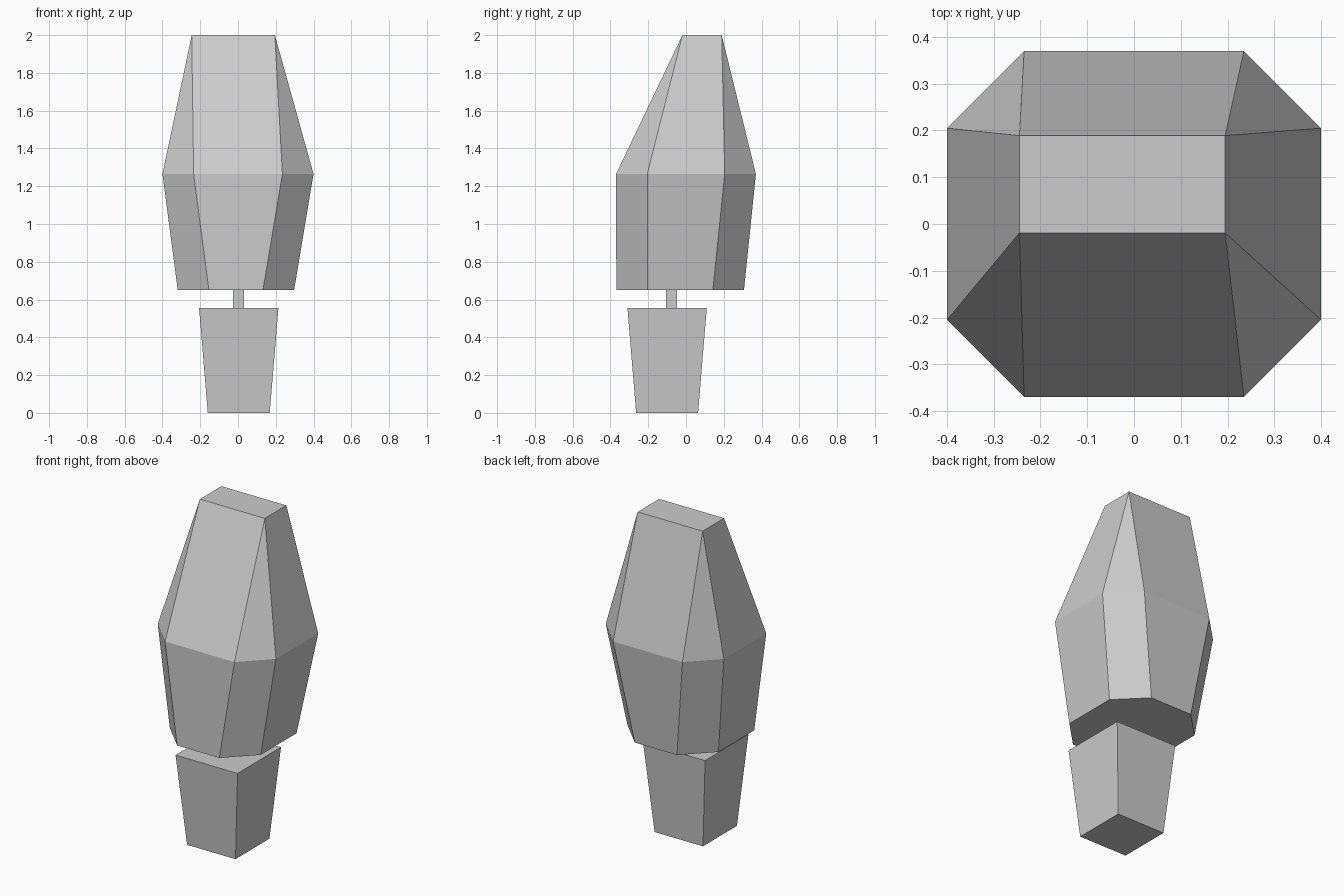
import bpy, bmesh

if "Cube" in bpy.data.objects:
    bpy.data.objects.remove(bpy.data.objects["Cube"])


def ring(cx, cy, hx, hy, z, cut):
    """Rectangle with its corners cut off: 8 points, counter-clockwise."""
    a, b = hx - cut, hy - cut
    pts = [(hx, -b), (hx, b), (a, hy), (-a, hy),
           (-hx, b), (-hx, -b), (-a, -hy), (a, -hy)]
    return [(cx + x, cy + y, z) for x, y in pts]


def loft(name, rings):
    """Flat-faced solid through a stack of rings."""
    bm = bmesh.new()
    loops = [[bm.verts.new(p) for p in ring(*r)] for r in rings]
    bm.faces.new(loops[0][::-1])
    bm.faces.new(loops[-1])
    for lo, hi in zip(loops, loops[1:]):
        for i in range(8):
            j = (i + 1) % 8
            bm.faces.new((lo[i], lo[j], hi[j], hi[i]))
    # uncut corners collapse to single points
    bmesh.ops.remove_doubles(bm, verts=bm.verts, dist=1e-5)
    bmesh.ops.recalc_face_normals(bm, faces=bm.faces)
    mesh = bpy.data.meshes.new(name)
    bm.to_mesh(mesh)
    bm.free()
    obj = bpy.data.objects.new(name, mesh)
    bpy.context.collection.objects.link(obj)
    return obj


# Tapered square pot
loft("pot", [(0.004, -0.10, 0.164, 0.164, 0.0, 0),
             (0.004, -0.10, 0.21, 0.21, 0.555, 0)])

# Thin stem between pot and foliage
loft("stem", [(0.003, -0.077, 0.029, 0.029, 0.555, 0),
              (0.003, -0.077, 0.029, 0.029, 0.65, 0)])

# Faceted foliage: eight sides narrowing to a small off-centre rectangle
loft("foliage", [(-0.011, -0.031, 0.308, 0.338, 0.65, 0.165),
                 (0.0, 0.0, 0.40, 0.37, 1.265, 0.165),
                 (-0.025, 0.085, 0.22, 0.104, 2.0, 0)])
